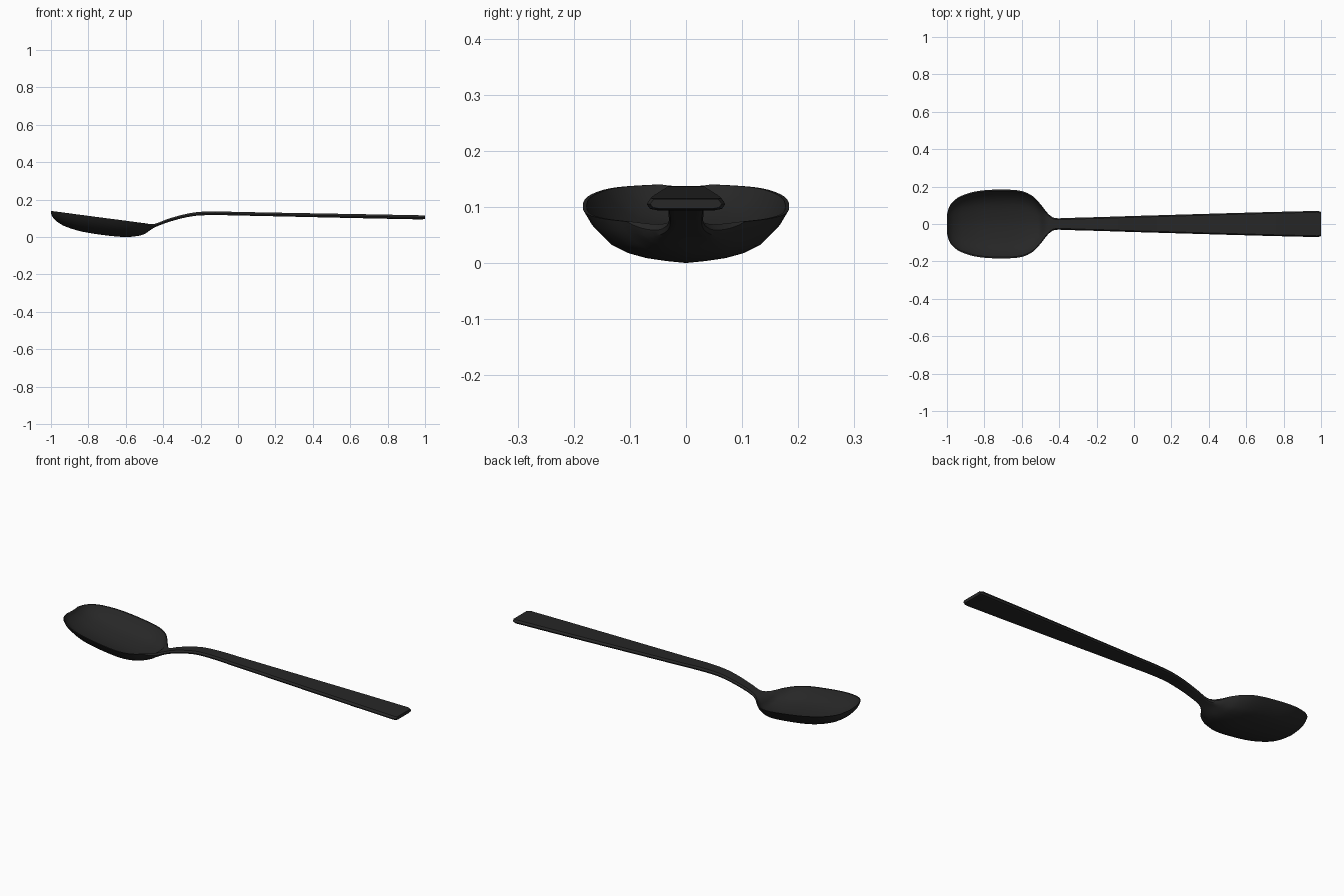
import bpy, bmesh

if "Cube" in bpy.data.objects:
    bpy.data.objects.remove(bpy.data.objects["Cube"])

# Stations along the spoon: x, half width, top (rim) z, underside z
ROWS = [
    (-1.0, .05, .14, .125), (-.99, .088, .138, .105), (-.965, .123, .135, .08),
    (-.92, .152, .129, .055), (-.83, .177, .117, .028), (-.70, .184, .100, .008),
    (-.60, .176, .087, .0), (-.54, .148, .079, .005), (-.50, .106, .074, .016),
    (-.46, .056, .069, .043), (-.43, .034, .075, .058), (-.38, .031, .095, .077),
    (-.30, .034, .118, .100), (-.22, .036, .133, .114), (-.12, .039, .137, .117),
    (0, .043, .134, .115), (.98, .070, .116, .094), (1.0, .064, .114, .097),
]
# Half cross-section: position across, height fraction for bowl and for handle
ACROSS = [0, .2, .4, .58, .74, .92, 1]
BOWL = [0, .04, .1, .2, .36, .73, 1]
HANDLE = [0, 0, 0, 0, 0, .12, .5]


def slope(i, k):
    a, b = ROWS[max(i - 1, 0)], ROWS[min(i + 1, len(ROWS) - 1)]
    return (b[k] - a[k]) / (b[0] - a[0])


def station(i, s):
    """Smooth interpolation between station i and i + 1."""
    a, b = ROWS[i], ROWS[i + 1]
    h = b[0] - a[0]
    out = [a[0] + h * s]
    for k in (1, 2, 3):
        out.append((2*s**3 - 3*s*s + 1) * a[k] + (s**3 - 2*s*s + s) * h * slope(i, k)
                   + (3*s*s - 2*s**3) * b[k] + (s**3 - s*s) * h * slope(i + 1, k))
    return out


def ring(x, w, top, bottom):
    """Closed section: underside from left to right, then upper face back."""
    bowl = min(1, max(0, (-.45 - x) / .05))
    depth = top - bottom
    hollow = max(0, depth - .012) * bowl
    half = [(t, b * bowl + h * (1 - bowl), b) for t, b, h in zip(ACROSS, BOWL, HANDLE)]
    full = [(-t, o, n) for t, o, n in half[:0:-1]] + half
    under = [(x, t * w, bottom + depth * o) for t, o, n in full]
    upper = [(x, t * (w - .007), top - hollow * (1 - n)) for t, o, n in full]
    return under + upper[::-1]


# Bowl and handle lofted as one continuous piece
steps = 4
sections = [station(i, s / steps) for i in range(len(ROWS) - 1) for s in range(steps)]
sections.append(list(ROWS[-1]))
bm = bmesh.new()
rings = [[bm.verts.new(p) for p in ring(*sec)] for sec in sections]
n = len(rings[0])
for a, b in zip(rings, rings[1:]):
    for j in range(n):
        k = (j + 1) % n
        bm.faces.new((a[j], b[j], b[k], a[k]))

# Close the bowl tip and the handle end with strips
for r in (rings[0], rings[-1]):
    for j in range(n // 2 - 1):
        bm.faces.new((r[j], r[j + 1], r[n - 2 - j], r[n - 1 - j]))
bmesh.ops.recalc_face_normals(bm, faces=bm.faces)

mesh = bpy.data.meshes.new("spoon")
bm.to_mesh(mesh)
bm.free()
spoon = bpy.data.objects.new("spoon", mesh)
bpy.context.collection.objects.link(spoon)

# Dark finish
mat = bpy.data.materials.new("dark_metal")
mat.diffuse_color = (.02, .02, .02, 1)
mat.use_nodes = True
mat.node_tree.nodes["Principled BSDF"].inputs["Base Color"].default_value = mat.diffuse_color
mesh.materials.append(mat)

bpy.context.view_layer.objects.active = spoon
spoon.select_set(True)
bpy.ops.object.shade_smooth_by_angle(angle=.6)
